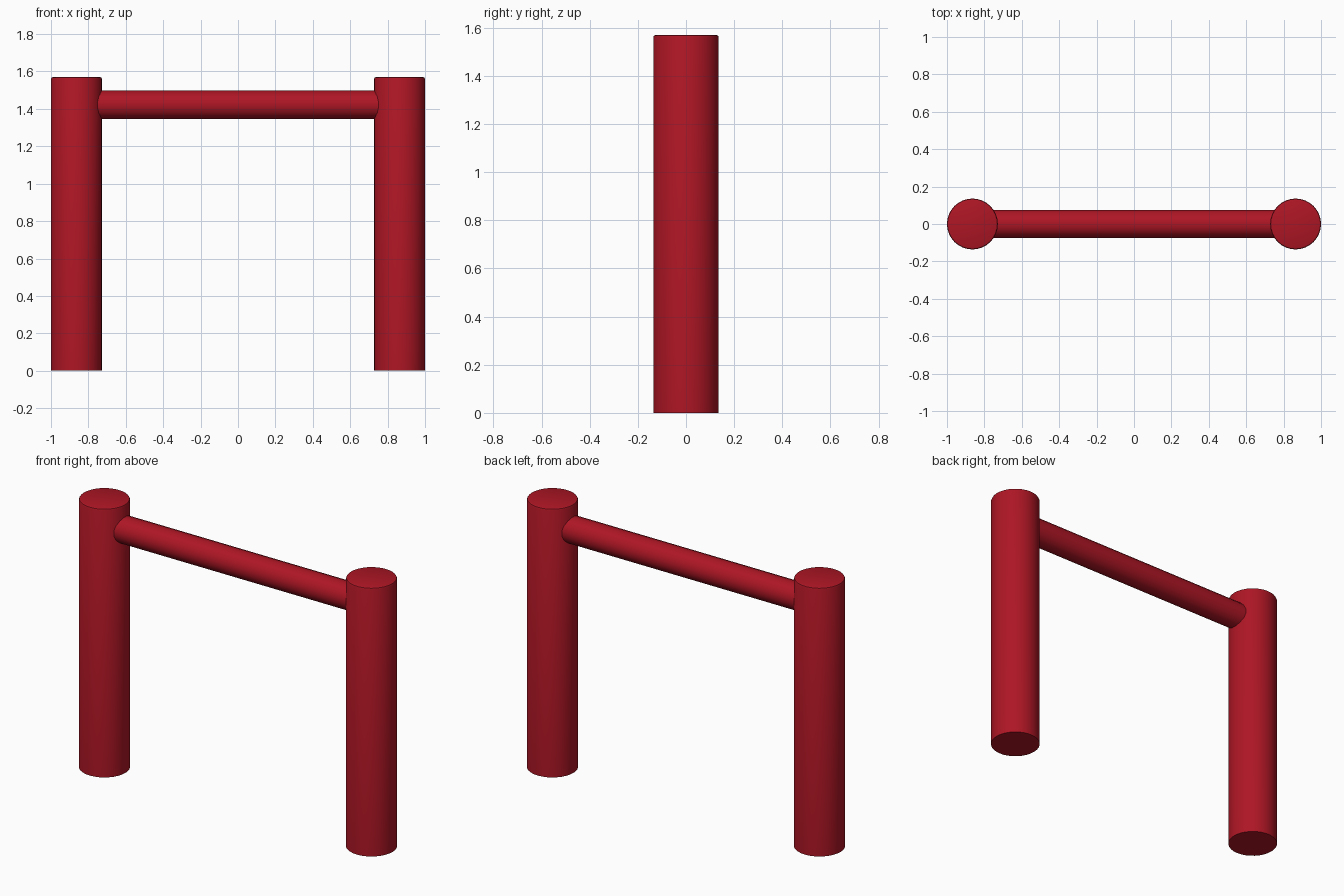
import bpy, bmesh
from math import radians
from mathutils import Matrix

if "Cube" in bpy.data.objects:
    bpy.data.objects.remove(bpy.data.objects["Cube"])

red = bpy.data.materials.new("red_paint")
red.diffuse_color = (0.42, 0.008, 0.018, 1)
red.use_nodes = True
red.node_tree.nodes["Principled BSDF"].inputs["Base Color"].default_value = red.diffuse_color


def cylinder(name, radius, length, sides, matrix, top_bevel=0):
    bm = bmesh.new()
    bmesh.ops.create_cone(bm, cap_ends=True, segments=sides,
                          radius1=radius, radius2=radius, depth=length)
    if top_bevel:
        rim = [e for e in bm.edges if all(v.co.z > 0 for v in e.verts)]
        bmesh.ops.bevel(bm, geom=rim, offset=top_bevel, segments=2,
                        profile=0.5, affect='EDGES')
    bm.transform(matrix)
    mesh = bpy.data.meshes.new(name)
    bm.to_mesh(mesh)
    bm.free()
    mesh.materials.append(red)
    obj = bpy.data.objects.new(name, mesh)
    bpy.context.collection.objects.link(obj)
    bpy.ops.object.select_all(action='DESELECT')
    obj.select_set(True)
    bpy.context.view_layer.objects.active = obj
    bpy.ops.object.shade_smooth_by_angle(angle=radians(35))
    return obj


# Two upright posts with slightly eased top rims
R, H = 0.136, 1.57
for side, label in ((-1, "left"), (1, "right")):
    cylinder(f"{label}_post", R, H, 32,
             Matrix.Translation((side * (1 - R), 0, H / 2)), 0.01)

# Crossbar running into both posts
cylinder("crossbar", 0.077, 1.7, 16,
         Matrix.Translation((0, 0, 1.422)) @ Matrix.Rotation(radians(90), 4, 'Y')
         @ Matrix.Rotation(radians(11.25), 4, 'Z'))
